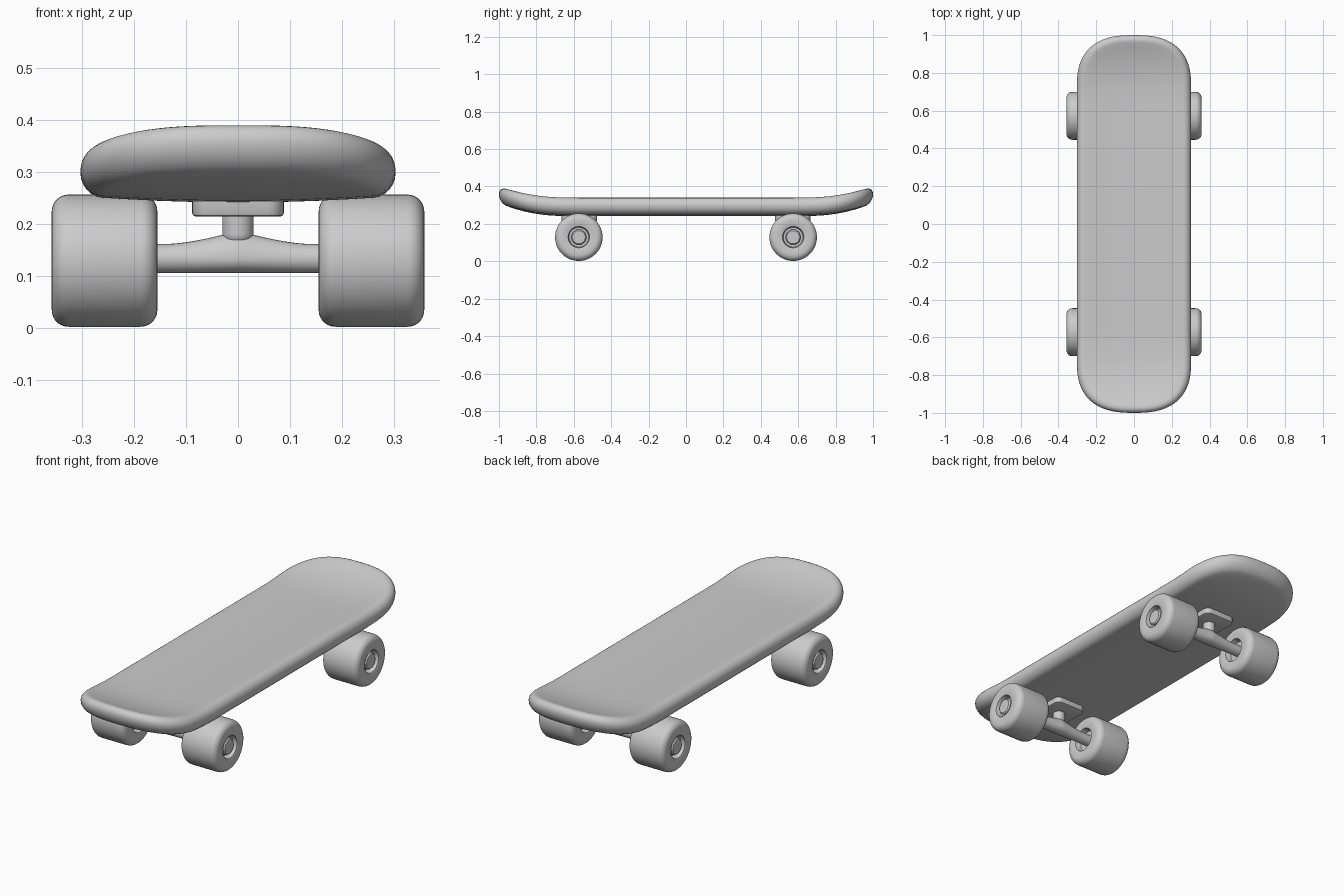
import bpy, bmesh, math
from math import sin, cos, pi, radians

if "Cube" in bpy.data.objects:
    bpy.data.objects.remove(bpy.data.objects["Cube"])


def finish(name, bm, angle=35):
    bmesh.ops.remove_doubles(bm, verts=bm.verts, dist=0.0002)
    bmesh.ops.recalc_face_normals(bm, faces=bm.faces)
    mesh = bpy.data.meshes.new(name)
    bm.to_mesh(mesh)
    bm.free()
    ob = bpy.data.objects.new(name, mesh)
    bpy.context.collection.objects.link(ob)
    bpy.ops.object.select_all(action='DESELECT')
    ob.select_set(True)
    bpy.context.view_layer.objects.active = ob
    bpy.ops.object.shade_smooth_by_angle(angle=radians(angle))
    return ob


def loft(name, rings, caps=True, angle=35):
    bm = bmesh.new()
    loops = [[bm.verts.new(p) for p in r] for r in rings]
    n = len(loops[0])
    for a, b in zip(loops, loops[1:]):
        for i in range(n):
            j = (i + 1) % n
            bm.faces.new((a[i], a[j], b[j], b[i]))
    if caps:
        bm.faces.new(loops[0])
        bm.faces.new(loops[-1])
    return finish(name, bm, angle)


def lathe_x(name, profile, centre, side, n=48, angle=35):
    # profile is (x, radius) turned about an axis parallel to x
    cy, cz = centre
    return loft(name, [[(side * x, cy + r * cos(2 * pi * i / n), cz + r * sin(2 * pi * i / n))
                        for i in range(n)] for x, r in profile], True, angle)


# Deck: nested outlines from the top spine, around the rounded rim, to the bottom spine
HALF_W, STRAIGHT, CAP, HALF_T = 0.303, 0.72, 0.28, 0.045


def deck_ring(inset, h):
    s = 1 - inset / HALF_W
    w, cap = HALF_W * s, CAP * s
    pts = []
    for end in (1, -1):
        for i in range(33):
            t = pi * i / 32
            x = w * math.copysign(abs(cos(t)) ** (2 / 2.6), cos(t)) if i != 16 else 0
            pts.append((end * x, end * (STRAIGHT + cap * sin(t) ** (2 / 2.6) if 0 < i < 32 else STRAIGHT)))
        for i in range(1, 20):
            pts.append((-end * w, end * STRAIGHT * (1 - i / 10)))
    out = []
    for x, y in pts:
        kick = 0.072 * (max(0, abs(y) - 0.6) / 0.4) ** 2.5
        dish = 0.012 * (x / HALF_W) ** 2
        out.append((x, y, 0.286 + kick + dish + h))
    return out


inner = [HALF_W, 0.25, 0.2, 0.15, 0.1, 0.07]
rim = [(0.042 * (1 - sin(a)), HALF_T * cos(a)) for a in [pi * i / 12 for i in range(13)]]
steps = [(d, HALF_T) for d in inner] + rim + [(d, -HALF_T) for d in reversed(inner)]
loft("deck", [deck_ring(d, h) for d, h in steps], caps=False, angle=60)

AXLE_Z, R = 0.129, 0.127
wheel = [(0.185, 0.04), (0.185, 0.053), (0.157, 0.06), (0.155, 0.066), (0.155, R - 0.034)]
wheel += [(0.187 - 0.032 * cos(a), R - 0.032 + 0.032 * sin(a)) for a in [pi / 2 * i / 7 for i in range(8)]]
wheel += [(0.326 + 0.032 * sin(a), R - 0.032 + 0.032 * cos(a)) for a in [pi / 2 * i / 7 for i in range(8)]]
wheel += [(0.358, 0.064), (0.355, 0.057), (0.325, 0.052), (0.325, 0.03)]
nut = [(0.31, 0.042), (0.346, 0.042), (0.352, 0.036)]

for end, label in ((-1, "front"), (1, "rear")):
    y = end * 0.573
    # Wheels and axle nuts
    for side, s in ((-1, "left"), (1, "right")):
        lathe_x(f"{label}_{s}_wheel", wheel, (y, AXLE_Z), side)
        lathe_x(f"{label}_{s}_axle_nut", nut, (y, AXLE_Z), side, n=10, angle=25)

    # Hanger: round bar that swells to a peak in the middle
    rings = []
    for i in range(-20, 21):
        x = 0.2 * i / 20
        hump = 0.026 * max(0, 1 - abs(x) / 0.14) ** 1.6
        rings.append([(x, y + (0.028 + hump * 0.3) * cos(a),
                       0.133 + (0.028 + (hump if sin(a) > 0 else 0)) * sin(a))
                      for a in [2 * pi * k / 24 for k in range(24)]])
    loft(f"{label}_hanger", rings)

    # Bushing between hanger and base plate
    prof = [(0.024, 0.166), (0.029, 0.172), (0.03, 0.18), (0.03, 0.23)]
    loft(f"{label}_bushing", [[(r * cos(2 * pi * i / 32), y + r * sin(2 * pi * i / 32), z)
                               for i in range(32)] for r, z in prof])

    # Base plate with rounded corners
    def plate(inset, z):
        pts = []
        for k, (sx, sy) in enumerate(((1, 1), (-1, 1), (-1, -1), (1, -1))):
            for i in range(7):
                a = pi / 2 * (k + i / 6)
                r = 0.03 - inset
                pts.append((sx * 0.058 + r * cos(a), end * 0.57 + sy * 0.065 + r * sin(a), z))
        return pts
    loft(f"{label}_base_plate", [plate(0.006, 0.214), plate(0.002, 0.216), plate(0, 0.22), plate(0, 0.25)])
